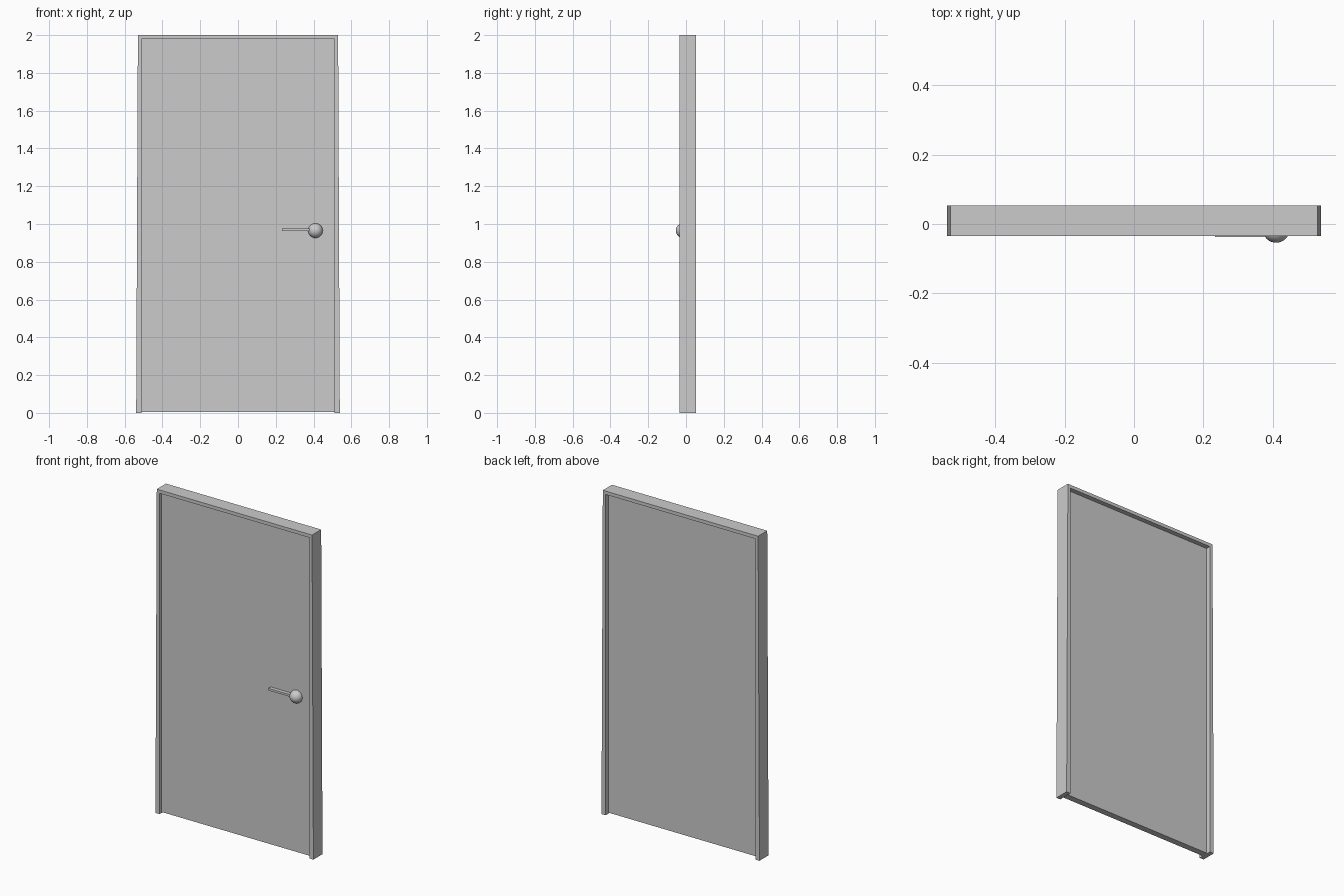
import bpy, bmesh

if "Cube" in bpy.data.objects:
    bpy.data.objects.remove(bpy.data.objects["Cube"])

FRONT, BACK = -0.035, 0.054      # frame depth


def finish(bm, name):
    bmesh.ops.recalc_face_normals(bm, faces=bm.faces)
    mesh = bpy.data.meshes.new(name)
    bm.to_mesh(mesh)
    bm.free()
    obj = bpy.data.objects.new(name, mesh)
    bpy.context.collection.objects.link(obj)
    return obj


def extrude_profile(name, points, y0, y1):
    """Extrude an x-z outline from y0 to y1."""
    bm = bmesh.new()
    face = bm.faces.new([bm.verts.new((x, y0, z)) for x, z in points])
    ext = bmesh.ops.extrude_face_region(bm, geom=[face])
    verts = [v for v in ext["geom"] if isinstance(v, bmesh.types.BMVert)]
    bmesh.ops.translate(bm, verts=verts, vec=(0, y1 - y0, 0))
    return finish(bm, name)


def rect(x0, x1, z0, z1):
    return [(x0, z0), (x1, z0), (x1, z1), (x0, z1)]


# Frame: one U-shaped surround, slightly wider at the floor
half = [(0.539, 0), (0.53, 2.0)]
inner = [(0.511, 1.979), (0.511, 0)]
left_side = [(-x, z) for x, z in reversed(half)]
left_inner = [(-x, z) for x, z in reversed(inner)]
extrude_profile("door_frame", half + left_side + left_inner + inner, FRONT, BACK)

# Door panel recessed on both sides, just clear of the floor
extrude_profile("door_panel", rect(-0.511, 0.511, 0.005, 1.979), -0.014, 0.025)

# Lever bar running inward from the knob
extrude_profile("handle_lever", rect(0.233, 0.40, 0.963, 0.976), -0.037, -0.012)

# Round knob half sunk into the panel
bpy.ops.mesh.primitive_uv_sphere_add(segments=32, ring_count=16, radius=0.039,
                                     location=(0.41, -0.015, 0.965))
knob = bpy.context.object
knob.name = "handle_knob"
bpy.ops.object.shade_smooth()
